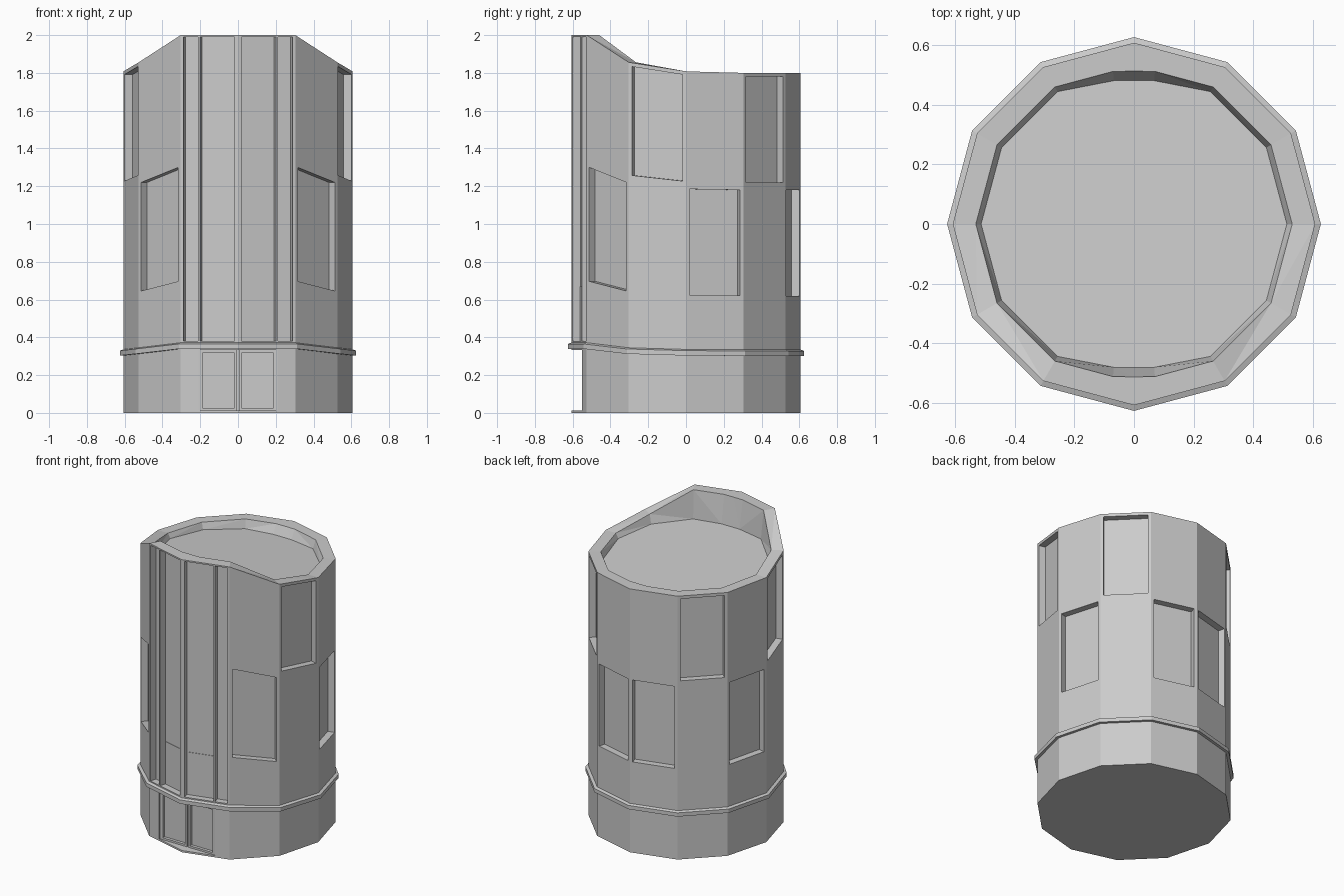
import bpy, bmesh
from math import cos, sin, radians
from mathutils import Vector

if "Cube" in bpy.data.objects:
    bpy.data.objects.remove(bpy.data.objects["Cube"])

R = 0.607  # wall corner radius


def corner(deg):
    return Vector((cos(radians(deg)), sin(radians(deg)), 0))


def rise(y):
    """Sweep from the low back (0) to the high front (1), y on the unit ring."""
    keys = [(-1.01, 1), (-0.866, 1), (-0.5, 0.28), (0, 0.04), (0.5, 0), (1.01, 0)]
    for (a, fa), (b, fb) in zip(keys, keys[1:]):
        if a <= y <= b:
            return fa + (fb - fa) * (y - a) / (b - a)


def finish(name, bm, hide=False):
    bmesh.ops.recalc_face_normals(bm, faces=bm.faces)
    me = bpy.data.meshes.new(name)
    bm.to_mesh(me)
    bm.free()
    ob = bpy.data.objects.new(name, me)
    bpy.context.collection.objects.link(ob)
    ob.hide_render = hide
    return ob


def loft(bm, rings, closed=False):
    rows = [[bm.verts.new(p) for p in ring] for ring in rings]
    pairs = list(zip(rows, rows[1:])) + ([(rows[-1], rows[0])] if closed else [])
    n = len(rows[0])
    for a, b in pairs:
        for i in range(n):
            j = (i + 1) % n
            bm.faces.new((a[i], a[j], b[j], b[i]))
    if not closed:
        bm.faces.new(rows[0])
        bm.faces.new(rows[-1])


def box(bm, x0, x1, y0, y1, z0, z1):
    loft(bm, [[(x0, y0, z), (x1, y0, z), (x1, y1, z), (x0, y1, z)] for z in (z0, z1)])


# Twelve-sided ring with extra points beside the front and back corners
unit = []
for a in range(0, 360, 30):
    c = corner(a)
    if a in (90, 270):
        unit += [c.lerp(corner(a - 30), 0.265), c, c.lerp(corner(a + 30), 0.265)]
    else:
        unit.append(c)


def ring(r, zfun, ymax=9):
    out = []
    for u in unit:
        y = max(-ymax, min(ymax, u.y * r))
        out.append(Vector((u.x * r, y, zfun(u.y, y))))
    return out


# Tower body with a swept rim and a sunken roof
rim = lambda u, y: 1.80 + 0.20 * rise(u)
bm = bmesh.new()
loft(bm, [ring(R, lambda u, y: 0), ring(R, rim), ring(0.53, rim, 0.512),
          ring(0.512, lambda u, y: 1.775 - 0.075 * y, 0.48)])
bmesh.ops.triangulate(bm, faces=[f for f in bm.faces if len(f.verts) == 4])
body = finish("tower_body", bm)

# Window recess cutters
cut = bmesh.new()


def window(deg, t0, t1, low, high, bm=cut, d0=-0.045, d1=0.05):
    """Block on the wall face that starts at deg; low/high = (base, extra at front)."""
    a, b = corner(deg), corner(deg + 30)
    n = (a + b).normalized()
    ends = []
    for t in (t0, t1):
        p = a.lerp(b, t)
        f = rise(a.y) + (rise(b.y) - rise(a.y)) * t
        col = []
        for d, (base, extra) in ((d0, low), (d1, low), (d1, high), (d0, high)):
            col.append(p * R + n * d + Vector((0, 0, base + extra * f)))
        ends.append(col)
    loft(bm, ends)


for deg in (-60, 0, 60, 90, 150, 210):          # lower windows
    window(deg, 0.06, 0.94, (0.62, 0.08), (1.18, 0.125))
for deg in (-30, 30, 120, 180):                 # upper windows
    window(deg, 0.06, 0.94, (1.22, 0.14), (1.78, 0.2))
tall = ((0.06, 0.665), (0.695, 0.955))
for t0, t1 in tall:                             # tall front windows
    window(270, t0, t1, (0.38, 0), (1.99, 0))
    window(240, 1 - t1, 1 - t0, (0.38, 0), (1.99, 0))
box(cut, -0.21, 0.21, -0.8, -0.525, 0.012, 0.332)  # doorway
cutter = finish("recess_cutter", cut, True)

mod = body.modifiers.new("recesses", 'BOOLEAN')
mod.object = cutter
mod.operation = 'DIFFERENCE'
mod.solver = 'EXACT'
bpy.context.view_layer.objects.active = body
bpy.ops.object.modifier_apply(modifier=mod.name)
bpy.data.objects.remove(cutter)

# Lower panes of the tall windows
bm = bmesh.new()
for deg, t0, t1 in ((270, 0.06, 0.665), (240, 0.335, 0.94)):
    window(deg, t0, t1, (0.38, 0), (0.67, 0), bm, -0.05, -0.042)
finish("front_lower_panes", bm)

# Ledge band that follows the sweep
lo = lambda u, y: 0.302 + 0.037 * rise(u)
hi = lambda u, y: 0.328 + 0.037 * rise(u)
top = lambda u, y: 0.335 + 0.037 * rise(u)
bm = bmesh.new()
loft(bm, [ring(0.59, lo), ring(0.626, lo), ring(0.626, hi), ring(0.606, top),
          ring(0.59, top)], closed=True)
finish("ledge_band", bm)

# Door frames: stiles and rails of both leaves
bm = bmesh.new()
for s in (-1, 1):
    for xa, xb in ((0.004, 0.018), (0.187, 0.209)):
        box(bm, *sorted((s * xa, s * xb)), -0.545, -0.52, 0.012, 0.332)
    for za, zb in ((0.012, 0.025), (0.318, 0.332)):
        box(bm, *sorted((s * 0.018, s * 0.187)), -0.545, -0.52, za, zb)
finish("door_frames", bm)
